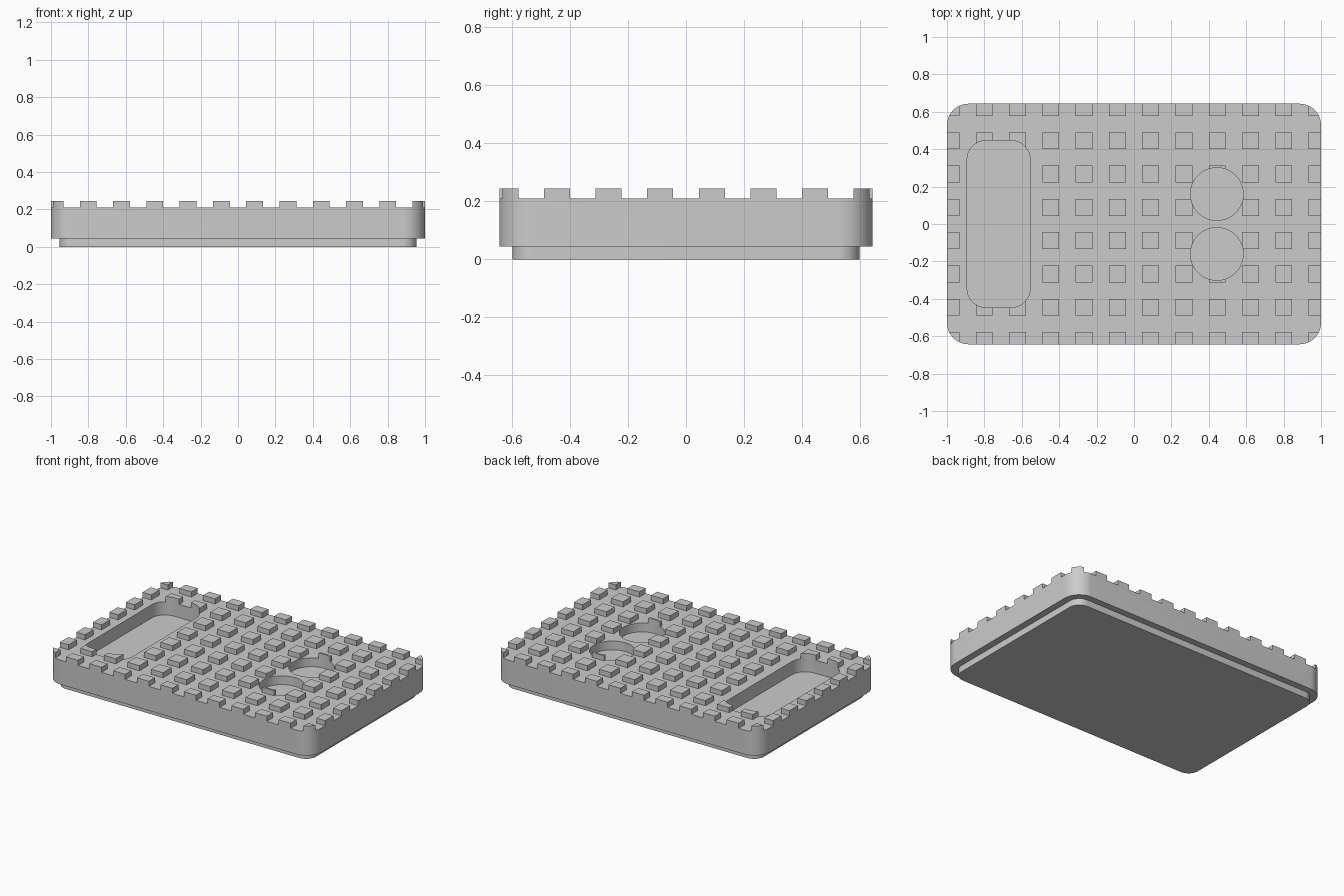
import bpy
import bmesh
from math import cos, sin, pi

if "Cube" in bpy.data.objects:
    bpy.data.objects.remove(bpy.data.objects["Cube"], do_unlink=True)

# Overall sizes
HALF_X, HALF_Y = 1.0, 0.643
BODY_Z, DECK_Z, TOP_Z = 0.045, 0.21, 0.245
PITCH, STUD = 0.178, 0.09
COLUMNS, ROWS = 12, 8

grey = bpy.data.materials.new("plain_grey")
grey.use_nodes = True
colour = (0.6, 0.6, 0.6, 1)
grey.diffuse_color = colour
grey.node_tree.nodes["Principled BSDF"].inputs["Base Color"].default_value = colour


def make_object(name, bm):
    bmesh.ops.recalc_face_normals(bm, faces=bm.faces)
    mesh = bpy.data.meshes.new(name)
    bm.to_mesh(mesh)
    bm.free()
    mesh.materials.append(grey)
    obj = bpy.data.objects.new(name, mesh)
    bpy.context.collection.objects.link(obj)
    return obj


def add_prism(bm, cx, cy, hx, hy, radius, z0, z1, steps=12):
    """Rounded rectangle extruded from z0 to z1."""
    points = []
    for corner, (sx, sy) in enumerate([(1, 1), (-1, 1), (-1, -1), (1, -1)]):
        ox, oy = cx + sx * (hx - radius), cy + sy * (hy - radius)
        for i in range(steps + 1 if radius else 1):
            a = (corner + i / steps) * pi / 2
            points.append((ox + radius * cos(a), oy + radius * sin(a), z0))
    bottom = bm.faces.new([bm.verts.new(p) for p in points])
    top = bmesh.ops.extrude_face_region(bm, geom=[bottom], use_keep_orig=True)
    moved = [v for v in top["geom"] if isinstance(v, bmesh.types.BMVert)]
    bmesh.ops.translate(bm, verts=moved, vec=(0, 0, z1 - z0))


def prisms(name, *specs):
    bm = bmesh.new()
    for spec in specs:
        add_prism(bm, *spec)
    return make_object(name, bm)


def cut(target, cutter):
    cutter.hide_render = True
    mod = target.modifiers.new("cut", 'BOOLEAN')
    mod.operation, mod.solver, mod.object = 'DIFFERENCE', 'EXACT', cutter
    bpy.context.view_layer.objects.active = target
    bpy.ops.object.modifier_apply(modifier=mod.name)
    bpy.data.objects.remove(cutter, do_unlink=True)


def smooth(obj):
    bpy.ops.object.select_all(action='DESELECT')
    obj.select_set(True)
    bpy.context.view_layer.objects.active = obj
    bpy.ops.object.shade_smooth_by_angle(angle=pi / 6)


# Body: rounded slab up to stud height
body = prisms("tray_body", (0, 0, HALF_X, HALF_Y, 0.115, BODY_Z, TOP_Z))

# Channels between the studs, in both directions
gap = (PITCH - STUD) / 2


def offsets(count):
    return [(i - (count - 2) / 2) * PITCH for i in range(count - 1)]


cut(body, prisms("column_channels",
                 *[(x, 0, gap, 1, 0, DECK_Z, 0.4) for x in offsets(COLUMNS)]))
cut(body, prisms("row_channels",
                 *[(0, y, 1.2, gap, 0, DECK_Z, 0.4) for y in offsets(ROWS)]))

# Long rounded pocket and two round wells
cut(body, prisms("pocket_cutter",
                 (-0.724, 0, 0.168, 0.446, 0.1, 0.12, 0.4),
                 *[(0.443, y, 0.141, 0.141, 0.141, 0.15, 0.4) for y in (-0.16, 0.16)]))
smooth(body)

# Inset foot under the body
foot = prisms("foot_plinth", (0, 0, 0.954, 0.598, 0.075, 0, BODY_Z))
smooth(foot)
